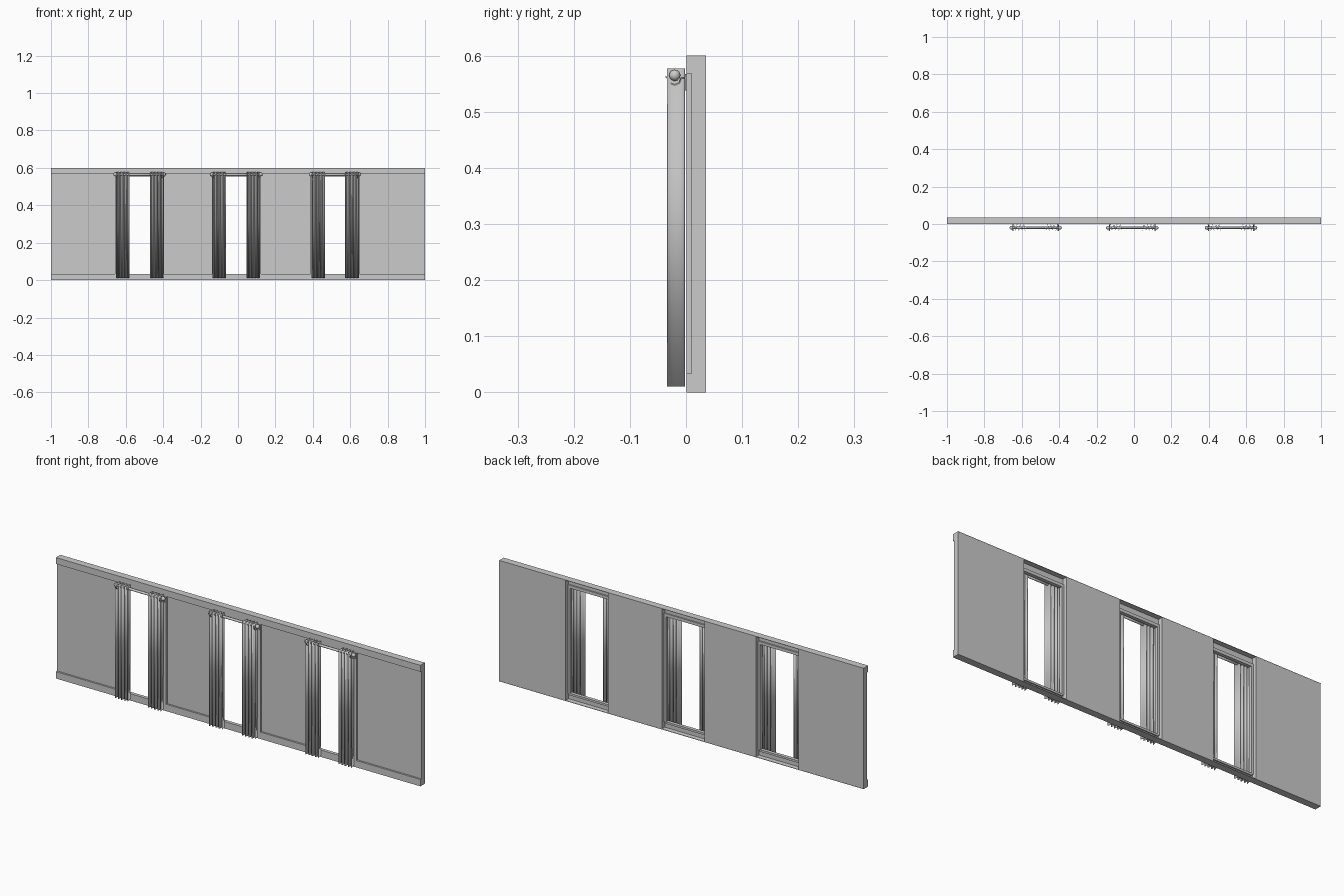
import bpy, bmesh, math

if "Cube" in bpy.data.objects:
    bpy.data.objects.remove(bpy.data.objects["Cube"])

CENTERS = (-0.526, -0.009, 0.519)


def make(name, bm):
    bmesh.ops.recalc_face_normals(bm, faces=bm.faces)
    me = bpy.data.meshes.new(name)
    bm.to_mesh(me)
    bm.free()
    ob = bpy.data.objects.new(name, me)
    bpy.context.collection.objects.link(ob)
    return ob


def box(name, x0, x1, y0, y1, z0, z1):
    bm = bmesh.new()
    bmesh.ops.create_cube(bm, size=1)
    for v in bm.verts:
        v.co = ((x0 + x1) / 2 + v.co.x * (x1 - x0),
                (y0 + y1) / 2 + v.co.y * (y1 - y0),
                (z0 + z1) / 2 + v.co.z * (z1 - z0))
    return make(name, bm)


def smooth(ob):
    for p in ob.data.polygons:
        p.use_smooth = True


def sheet(name, pts, z0, z1, thick):
    # upright sheet swept from a plan outline
    bm = bmesh.new()
    lo = [bm.verts.new((x, y, z0)) for x, y in pts]
    hi = [bm.verts.new((x, y, z1)) for x, y in pts]
    for i in range(len(pts) - 1):
        bm.faces.new((lo[i], lo[i + 1], hi[i + 1], hi[i]))
    ob = make(name, bm)
    m = ob.modifiers.new("thickness", 'SOLIDIFY')
    m.thickness = thick
    m.offset = 0
    smooth(ob)
    return ob


# wall panels between the windows
edges = [-1.0]
for c in CENTERS:
    edges += [c - 0.117, c + 0.117]
edges.append(1.0)
for i in range(0, len(edges), 2):
    box("wall_panel", edges[i], edges[i + 1], 0.01, 0.0355, 0.001, 0.599)

# top and bottom trim, with thin caps across the full depth
box("top_trim", -1, 1, 0.001, 0.0115, 0.568, 0.6)
box("bottom_trim", -1, 1, 0.001, 0.0115, 0, 0.034)
box("top_cap", -1, 1, 0.001, 0.036, 0.598, 0.6)
box("bottom_cap", -1, 1, 0.001, 0.036, 0, 0.002)

for c in CENTERS:
    # window frame
    for s in (-1, 1):
        a, b = sorted((c + s * 0.106, c + s * 0.131))
        box("frame_side", a, b, 0.001, 0.018, 0.03, 0.57)
    box("frame_head", c - 0.11, c + 0.11, 0.001, 0.018, 0.555, 0.57)
    box("frame_sill", c - 0.11, c + 0.11, 0.001, 0.018, 0.024, 0.034)

    # curtain rod
    bm = bmesh.new()
    bmesh.ops.create_cone(bm, cap_ends=True, segments=16, radius1=0.006,
                          radius2=0.006, depth=0.264)
    for v in bm.verts:
        x, y, z = v.co
        v.co = (c + z, -0.02 + x, 0.565 + y)
    smooth(make("curtain_rod", bm))

    for s in (-1, 1):
        # ball finial
        bm = bmesh.new()
        bmesh.ops.create_uvsphere(bm, u_segments=16, v_segments=10, radius=0.01)
        bmesh.ops.translate(bm, verts=bm.verts, vec=(c + s * 0.13, -0.02, 0.565))
        smooth(make("rod_finial", bm))

        # hooked wall bracket
        bx = c + s * 0.121
        box("bracket_plate", bx - 0.004, bx + 0.004, -0.002, 0.001, 0.538, 0.567)
        hook = [(-0.001, 0.561), (-0.009, 0.561), (-0.013, 0.552), (-0.02, 0.549),
                (-0.028, 0.552), (-0.031, 0.558), (-0.0355, 0.564)]
        bm = bmesh.new()
        l = [bm.verts.new((bx - 0.003, y, z)) for y, z in hook]
        r = [bm.verts.new((bx + 0.003, y, z)) for y, z in hook]
        for i in range(len(hook) - 1):
            bm.faces.new((l[i], r[i], r[i + 1], l[i + 1]))
        ob = make("bracket_hook", bm)
        ob.modifiers.new("thickness", 'SOLIDIFY').thickness = 0.002

        # gathered curtain
        folds, n = 4, 48
        pts = []
        for i in range(n + 1):
            t = i / n
            pts.append((c + s * (0.055 + 0.071 * t),
                        -0.018 - 0.0155 * math.cos(t * folds * 2 * math.pi)))
        sheet("curtain", pts, 0.01, 0.577, 0.0015)
